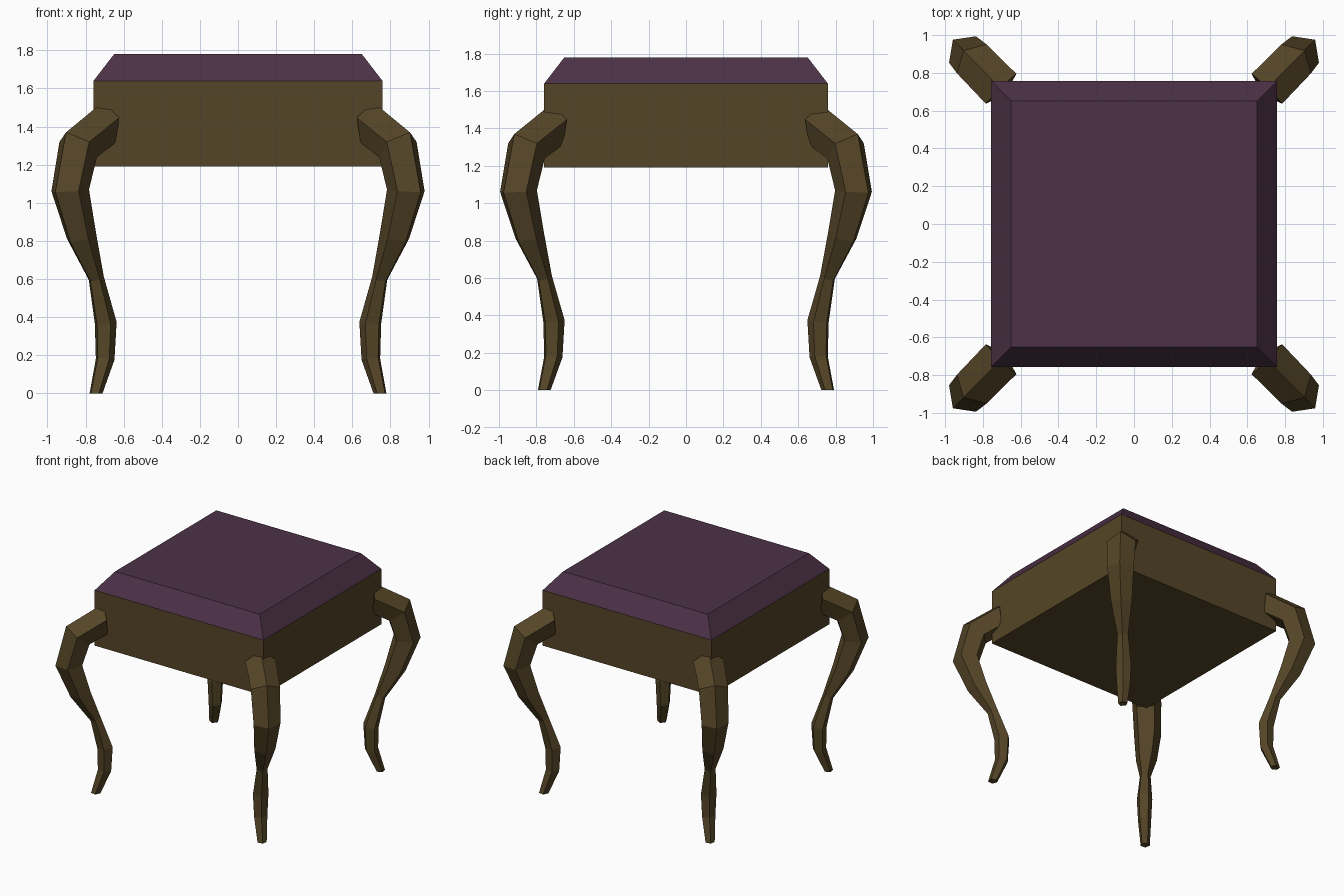
import bpy, bmesh, math
from mathutils import Vector

if "Cube" in bpy.data.objects:
    bpy.data.objects.remove(bpy.data.objects["Cube"])


def material(name, rgb):
    m = bpy.data.materials.new(name)
    m.diffuse_color = (*rgb, 1)
    m.use_nodes = True
    m.node_tree.nodes["Principled BSDF"].inputs["Base Color"].default_value = m.diffuse_color
    return m


WOOD = material("brown wood", (0.09, 0.06, 0.02))
FABRIC = material("plum fabric", (0.072, 0.031, 0.062))


def finish(name, bm, mat):
    bmesh.ops.recalc_face_normals(bm, faces=bm.faces[:])
    me = bpy.data.meshes.new(name)
    bm.to_mesh(me)
    bm.free()
    me.materials.append(mat)
    ob = bpy.data.objects.new(name, me)
    bpy.context.collection.objects.link(ob)
    return ob


def slab(name, half_bottom, half_top, z0, z1, mat):
    """Square block, optionally narrower at the top."""
    bm = bmesh.new()
    bmesh.ops.create_cube(bm, size=2)
    for v in bm.verts:
        top = v.co.z > 0
        h = half_top if top else half_bottom
        v.co = (v.co.x * h, v.co.y * h, z1 if top else z0)
    return finish(name, bm, mat)


# Seat: wooden apron and bevelled cushion
slab("apron", 0.758, 0.758, 1.19, 1.64, WOOD)
slab("cushion", 0.758, 0.65, 1.64, 1.78, FABRIC)

# Cabriole leg: pentagon sections along the diagonal
# (distance out, height, radius, tilt of the section in degrees)
SECTIONS = [
    (1.000, 1.410, 0.119, 84),
    (1.198, 1.297, 0.115, 39),
    (1.263, 1.063, 0.105, -4),
    (1.176, 0.820, 0.083, -20),
    (1.063, 0.600, 0.043, -20),
    (0.994, 0.367, 0.061, -8),
    (0.998, 0.180, 0.052, 6),
    (1.065, 0.000, 0.036, 0),
]
DIAGONAL = math.radians(45.5)
OUT = Vector((math.cos(DIAGONAL), math.sin(DIAGONAL), 0))
SIDE = Vector((-OUT.y, OUT.x, 0))
UP = Vector((0, 0, 1))


def leg(name, sx, sy):
    bm = bmesh.new()
    rings = []
    for dist, z, r, tilt in SECTIONS:
        t = math.radians(tilt)
        normal = OUT * math.cos(t) + UP * math.sin(t)
        ring = []
        for i in range(5):
            a = math.tau * i / 5
            p = OUT * dist + UP * z + (normal * math.cos(a) + SIDE * math.sin(a)) * r
            ring.append(bm.verts.new((p.x * sx, p.y * sy, p.z)))
        rings.append(ring)
    for a, b in zip(rings, rings[1:]):
        for i in range(5):
            j = (i + 1) % 5
            bm.faces.new((a[i], a[j], b[j], b[i]))
    bm.faces.new(rings[0])
    bm.faces.new(rings[-1])
    return finish(name, bm, WOOD)


# Four mirrored legs
for y_name, sy in (("front", -1), ("back", 1)):
    for x_name, sx in (("left", -1), ("right", 1)):
        leg(f"{y_name}_{x_name}_leg", sx, sy)
